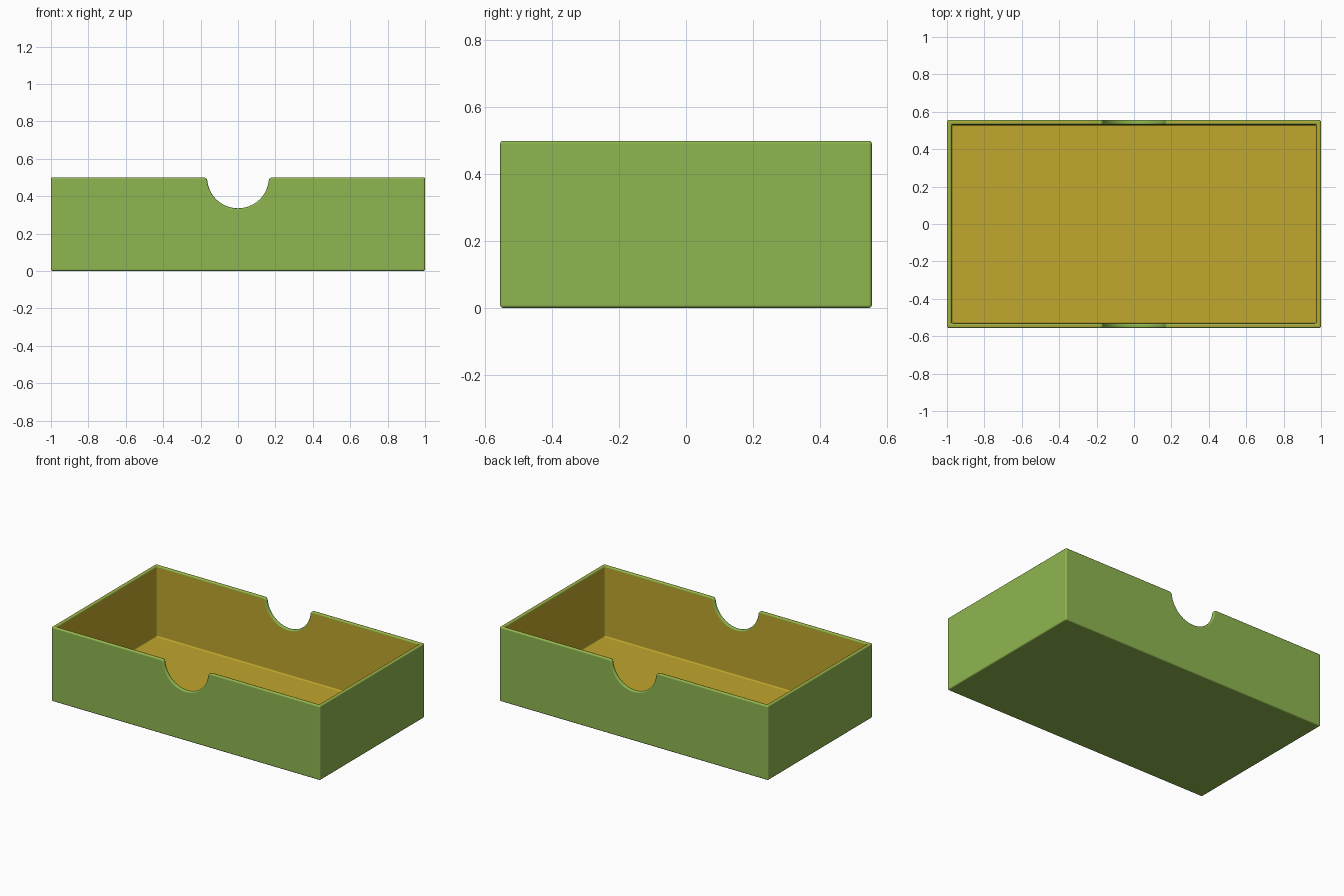
import bpy
import bmesh
from math import asin, cos, pi, radians, sin, sqrt
from mathutils import Matrix, Vector

if "Cube" in bpy.data.objects:
    bpy.data.objects.remove(bpy.data.objects["Cube"], do_unlink=True)

HALF_X, HALF_Y, HEIGHT = 1.0, 0.556, 0.5
WALL = 0.025
ROUND = 0.009
NOTCH_R, FILLET = 0.165, 0.02


def make_material(name, colour):
    mat = bpy.data.materials.new(name)
    mat.use_nodes = True
    mat.diffuse_color = (*colour, 1)
    mat.node_tree.nodes["Principled BSDF"].inputs["Base Color"].default_value = (*colour, 1)
    return mat


def make_object(name, bm):
    bmesh.ops.recalc_face_normals(bm, faces=bm.faces)
    mesh = bpy.data.meshes.new(name)
    bm.to_mesh(mesh)
    bm.free()
    obj = bpy.data.objects.new(name, mesh)
    bpy.context.collection.objects.link(obj)
    return obj


def make_box(name, hx, hy, z0, z1):
    bm = bmesh.new()
    place = Matrix.Translation((0, 0, (z0 + z1) / 2)) @ Matrix.Diagonal((2 * hx, 2 * hy, z1 - z0, 1))
    bmesh.ops.create_cube(bm, size=1, matrix=place)
    return make_object(name, bm)


def notch_half():
    """Right half of the notch outline, from above the rim down to the lowest point."""
    fx, fz = sqrt((NOTCH_R + FILLET) ** 2 - FILLET ** 2), HEIGHT - FILLET
    lean = asin(FILLET / (NOTCH_R + FILLET))
    start, end = radians(75), pi - lean
    pts = []
    for i in range(7):
        a = start + (end - start) * i / 6
        pts.append((fx + FILLET * cos(a), fz + FILLET * sin(a)))
    # carry the tangent of the rounded corner up past the rim
    x, z = pts[0]
    pts.insert(0, (x + 0.1 * sin(start), z + 0.1 * cos(start)))
    for i in range(1, 17):
        a = lean + (pi / 2 - lean) * i / 16
        pts.append((NOTCH_R * cos(a), HEIGHT - NOTCH_R * sin(a)))
    return pts


def make_notch_cutter():
    right = notch_half()
    outline = right + [(-x, z) for x, z in reversed(right[:-1])]
    outline += [(-0.3, HEIGHT + 0.2), (0.3, HEIGHT + 0.2)]
    bm = bmesh.new()
    face = bm.faces.new([bm.verts.new((x, -1, z)) for x, z in outline])
    side = bmesh.ops.extrude_face_region(bm, geom=[face])["geom"]
    moved = [v for v in side if isinstance(v, bmesh.types.BMVert)]
    bmesh.ops.translate(bm, verts=moved, vec=Vector((0, 2, 0)))
    return make_object("notch_cutter", bm)


# Tray body, hollowed out and notched through both long walls
inner_x, inner_y = HALF_X - WALL, HALF_Y - WALL
tray = make_box("tray", HALF_X, HALF_Y, 0, HEIGHT)
cutters = [make_box("cavity_cutter", inner_x, inner_y, WALL, HEIGHT + 0.3), make_notch_cutter()]
bpy.context.view_layer.objects.active = tray
for cutter in cutters:
    cutter.hide_render = True
    mod = tray.modifiers.new("cut", "BOOLEAN")
    mod.operation = "DIFFERENCE"
    mod.solver = "EXACT"
    mod.object = cutter
    bpy.ops.object.modifier_apply(modifier=mod.name)
    bpy.data.objects.remove(cutter, do_unlink=True)

# Merge flat faces so the rounding runs cleanly
bm = bmesh.new()
bm.from_mesh(tray.data)
bmesh.ops.remove_doubles(bm, verts=bm.verts, dist=0.0001)
bmesh.ops.dissolve_limit(bm, angle_limit=radians(0.5), verts=bm.verts, edges=bm.edges)
for face in bm.faces:
    face.smooth = True
bm.to_mesh(tray.data)
bm.free()

# Rounded edges
bevel = tray.modifiers.new("rounding", "BEVEL")
bevel.width = ROUND
bevel.segments = 3
bevel.limit_method = "ANGLE"
bevel.angle_limit = radians(40)
bevel.use_clamp_overlap = False
bevel.harden_normals = True
bpy.ops.object.modifier_apply(modifier=bevel.name)

# Green shell, yellow lining on every face within the cavity
tray.data.materials.append(make_material("leaf green", (0.275, 0.47, 0.08)))
tray.data.materials.append(make_material("mustard yellow", (0.53, 0.385, 0.027)))
EPS = 0.0001
for poly in tray.data.polygons:
    c = poly.center
    inside = abs(c.x) < inner_x + EPS and abs(c.y) < inner_y + EPS and c.z > WALL - EPS
    poly.material_index = 1 if inside else 0
